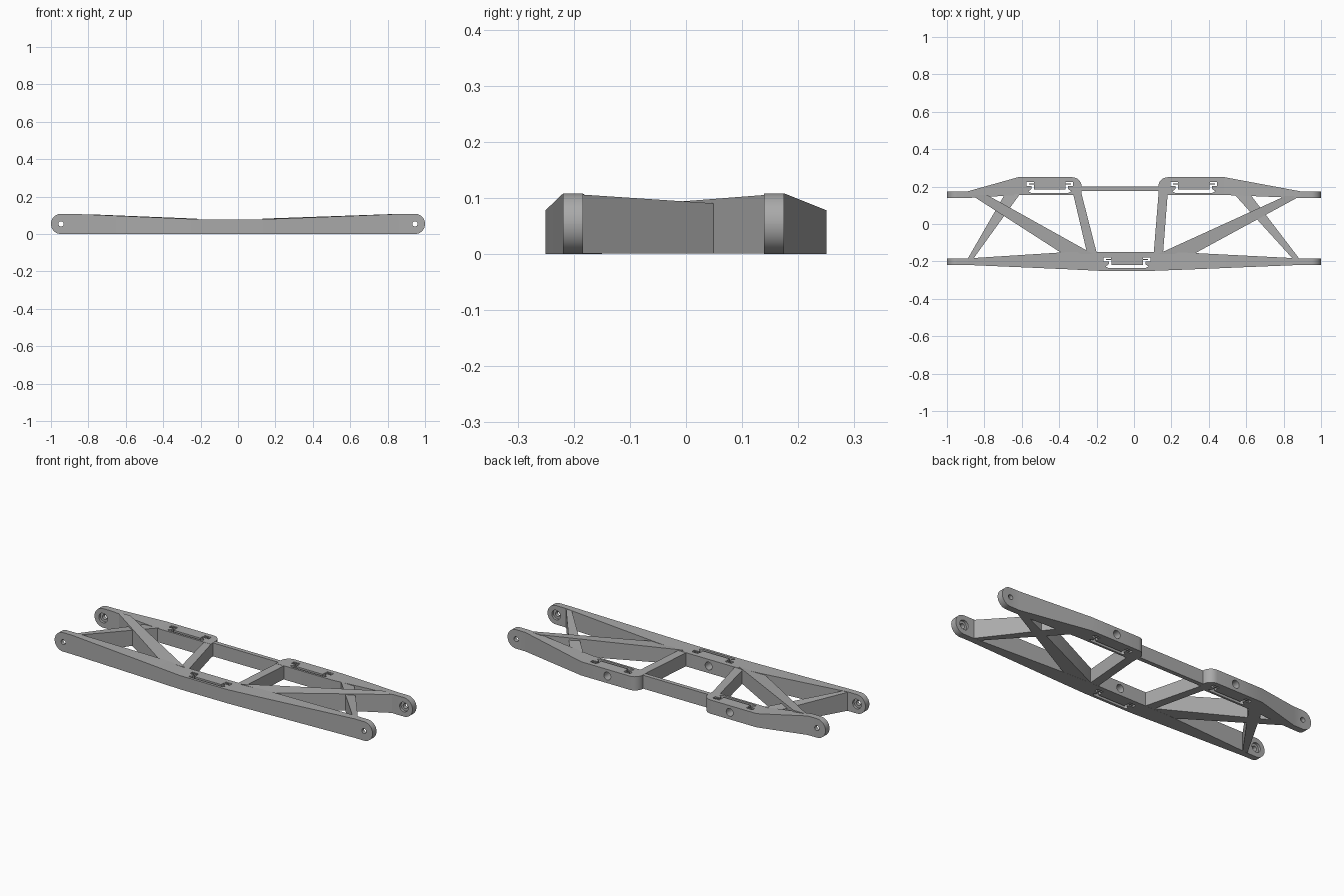
import bpy, bmesh, math
from mathutils import Matrix, Vector

if "Cube" in bpy.data.objects:
    bpy.data.objects.remove(bpy.data.objects["Cube"], do_unlink=True)

grey = bpy.data.materials.new("grey plastic")
grey.use_nodes = True
colour = (0.4, 0.4, 0.4, 1)
grey.diffuse_color = colour
grey.node_tree.nodes["Principled BSDF"].inputs["Base Color"].default_value = colour

HIGH, LOW = 0.108, 0.078   # top heights at the tips and in the middle
R = HIGH / 2               # radius of the rounded tips
HOLE_X = 1 - R


def finish(name, bm):
    bmesh.ops.recalc_face_normals(bm, faces=bm.faces[:])
    mesh = bpy.data.meshes.new(name)
    bm.to_mesh(mesh)
    bm.free()
    obj = bpy.data.objects.new(name, mesh)
    bpy.context.collection.objects.link(obj)
    mesh.materials.append(grey)
    return obj


def loft(name, stations):
    """Solid through rectangles given as x, y0, y1, z0, z1."""
    bm = bmesh.new()
    rings = [[bm.verts.new(p) for p in
              ((x, y0, z0), (x, y1, z0), (x, y1, z1), (x, y0, z1))]
             for x, y0, y1, z0, z1 in stations]
    for a, b in zip(rings, rings[1:]):
        for i in range(4):
            j = (i + 1) % 4
            bm.faces.new((a[i], a[j], b[j], b[i]))
    bm.faces.new(rings[0])
    bm.faces.new(rings[-1])
    return finish(name, bm)


def tip(side, y0, y1):
    """Stations of a rounded rail end, from the tip inward."""
    out = []
    for i in range(13):
        a = math.pi / 2 * i / 12
        h = max(R * math.sin(a), 0.001)
        out.append((side * (HOLE_X + R * math.cos(a)), y0, y1, R - h, R + h))
    return out


def brace(name, front, back):
    """Tapered bar; each end is x0, x1, y, top height."""
    bm = bmesh.new()
    ends = []
    for x0, x1, y, top in (front, back):
        ends.append([bm.verts.new(p) for p in
                     ((x0, y, 0.0005), (x1, y, 0.0005), (x1, y, top), (x0, y, top))])
    a, b = ends
    for i in range(4):
        j = (i + 1) % 4
        bm.faces.new((a[i], a[j], b[j], b[i]))
    bm.faces.new(a)
    bm.faces.new(b)
    return finish(name, bm)


def bore(x, z, y0, y1, radius):
    """Round cutter running along y."""
    bm = bmesh.new()
    place = Matrix.Translation((x, (y0 + y1) / 2, z)) @ Matrix.Rotation(math.pi / 2, 4, 'X')
    bmesh.ops.create_cone(bm, cap_ends=True, segments=32, radius1=radius,
                          radius2=radius, depth=y1 - y0, matrix=place)
    return finish("bore_cutter", bm)


def slot(x, y):
    """U-shaped cutter with outward hooks, for a captive clip."""
    half = [(0, 0), (0.1, 0), (0.115, 0.008), (0.098, 0.02), (0.098, 0.035),
            (0.125, 0.035), (0.125, 0.057), (0.085, 0.057), (0.085, 0.049),
            (0.112, 0.049), (0.112, 0.043), (0.084, 0.043), (0.084, 0.017), (0, 0.017)]
    outline = half[1:-1] + [(-px, py) for px, py in reversed(half[1:-1])]
    bm = bmesh.new()
    face = bm.faces.new([bm.verts.new((x + px, y + py, -0.1)) for px, py in outline])
    up = bmesh.ops.extrude_face_region(bm, geom=[face])["geom"]
    bmesh.ops.translate(bm, vec=Vector((0, 0, 0.4)),
                        verts=[v for v in up if isinstance(v, bmesh.types.BMVert)])
    return finish("slot_cutter", bm)


def cut(obj, cutter):
    cutter.hide_render = True
    mod = obj.modifiers.new("cut", 'BOOLEAN')
    mod.operation = 'DIFFERENCE'
    mod.solver = 'EXACT'
    mod.object = cutter
    bpy.context.view_layer.objects.active = obj
    bpy.ops.object.modifier_apply(modifier=mod.name)
    bpy.data.objects.remove(cutter, do_unlink=True)


def tip_hole(obj, side, y0, y1, inner, direction):
    """Through hole with a counterbore on the inner face."""
    cut(obj, bore(side * HOLE_X, R, y0 - 0.05, y1 + 0.05, 0.014))
    a, b = sorted((inner + direction * 0.05, inner - direction * 0.014))
    cut(obj, bore(side * HOLE_X, R, a, b, 0.027))


def clip_mount(obj, x, y):
    """Clip slot with a screw hole entering from the back."""
    cut(obj, slot(x, y))
    cut(obj, bore(x, 0.04, y + 0.01, y + 0.12, 0.022))


# Front rail, one piece from tip to tip
F0, F1 = -0.219, -0.184
front = tip(-1, F0, F1)
front += [(-0.89, F0, F1, 0, HIGH),
          (-0.355, -0.242, -0.15, 0, 0.085),
          (-0.19, -0.25, -0.15, 0, LOW),
          (0.11, -0.25, -0.15, 0, LOW),
          (0.3, -0.243, -0.154, 0, 0.085),
          (0.885, F0, F1, 0, HIGH)]
front += reversed(tip(1, F0, F1))
front_rail = loft("front_rail", front)
for s in (-1, 1):
    tip_hole(front_rail, s, F0, F1, F1, 1)
clip_mount(front_rail, -0.037, -0.235)

# Back rails, each with a rounded inner corner
B0, B1 = 0.139, 0.175
for name, side, knee, end, mount in (("back_right_rail", -1, 0.62, 0.28, -0.45),
                                     ("back_left_rail", 1, 0.485, 0.13, 0.32)):
    st = tip(side, B0, B1)
    st += [(side * 0.888, B0, B1, 0, HIGH), (side * knee, 0.155, 0.25, 0, LOW)]
    for i in range(9):
        a = math.pi / 2 * i / 8
        st.append((side * (end + 0.05 - 0.05 * math.sin(a)), 0.155,
                   0.2 + 0.05 * math.cos(a), 0, LOW))
    rail = loft(name, st)
    tip_hole(rail, side, B0, B1, B0, -1)
    clip_mount(rail, mount, 0.167)

# Thin bar joining the two back rails
loft("back_crossbar", [(-0.3, 0.176, 0.2, 0.0005, LOW - 0.001),
                       (0.15, 0.176, 0.2, 0.0005, LOW - 0.001)])

# Long diagonals, short diagonals and uprights
brace("right_long_brace", (-0.38, -0.22, -0.16, 0.082), (-0.87, -0.785, 0.155, 0.105))
brace("left_long_brace", (0.13, 0.32, -0.16, 0.082), (0.81, 0.89, 0.15, 0.106))
brace("right_short_brace", (-0.89, -0.86, -0.187, 0.106), (-0.69, -0.61, 0.16, 0.08))
brace("left_short_brace", (0.85, 0.885, -0.187, 0.106), (0.535, 0.62, 0.16, 0.083))
brace("right_upright", (-0.25, -0.198, -0.16, 0.077), (-0.325, -0.28, 0.16, 0.077))
brace("left_upright", (0.105, 0.155, -0.16, 0.077), (0.131, 0.18, 0.16, 0.077))

# Smooth the round tips and holes, keep edges crisp
bpy.ops.object.select_all(action='DESELECT')
for obj in bpy.context.collection.objects:
    if obj.type == 'MESH' and obj.data.materials and obj.data.materials[0] == grey:
        obj.select_set(True)
        bpy.context.view_layer.objects.active = obj
bpy.ops.object.shade_smooth_by_angle(angle=math.radians(25))
